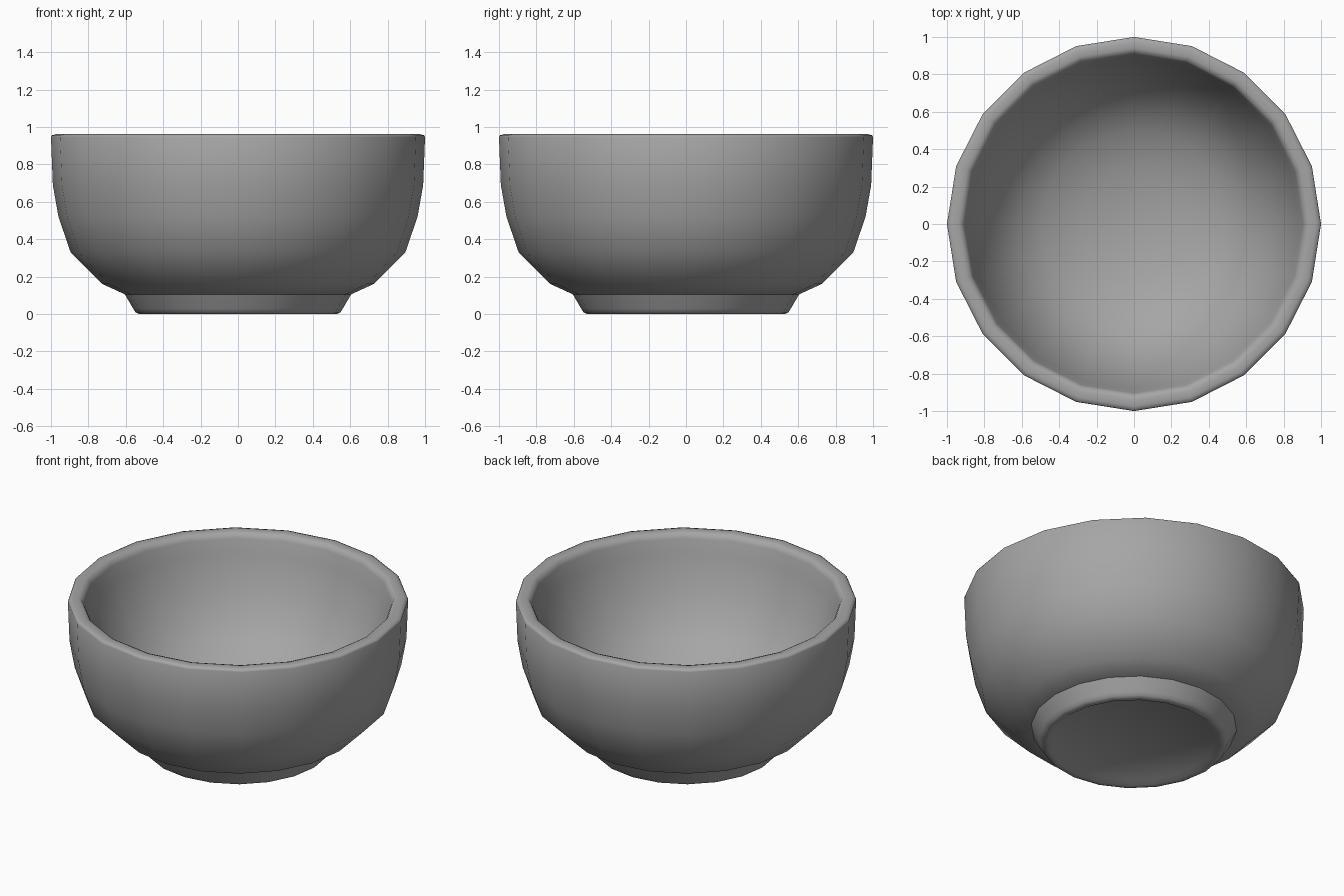
import bpy, bmesh, math

cube = bpy.data.objects.get("Cube")
if cube:
    bpy.data.objects.remove(cube, do_unlink=True)

SIDES = 20

# Single grey glaze
grey = bpy.data.materials.new("grey_glaze")
grey.use_nodes = True
colour = (0.38, 0.38, 0.38, 1)
grey.diffuse_color = colour
grey.node_tree.nodes["Principled BSDF"].inputs["Base Color"].default_value = colour


def lathe(name, profile):
    """Spin (radius, height) points around z; zero radius closes to a pole."""
    bm = bmesh.new()
    rings = []
    for r, z in profile:
        if r == 0:
            rings.append([bm.verts.new((0, 0, z))] * SIDES)
        else:
            rings.append([bm.verts.new((r * math.cos(a), r * math.sin(a), z))
                          for a in (math.tau * i / SIDES for i in range(SIDES))])
    for low, high in zip(rings, rings[1:]):
        for i in range(SIDES):
            j = (i + 1) % SIDES
            corners = dict.fromkeys((low[i], low[j], high[j], high[i]))
            bm.faces.new(list(corners))
    bmesh.ops.recalc_face_normals(bm, faces=bm.faces)
    mesh = bpy.data.meshes.new(name)
    bm.to_mesh(mesh)
    bm.free()
    mesh.materials.append(grey)
    obj = bpy.data.objects.new(name, mesh)
    bpy.context.collection.objects.link(obj)
    bpy.ops.object.select_all(action='DESELECT')
    obj.select_set(True)
    bpy.context.view_layer.objects.active = obj
    bpy.ops.object.shade_smooth_by_angle(angle=math.radians(50))
    return obj


# Bowl shell: underside, outer wall, rounded rim, sloping hollow and dished floor
outer = [(0, 0.105), (0.605, 0.105), (0.725, 0.16), (0.895, 0.33),
         (0.96, 0.52), (0.99, 0.69), (1, 0.945)]
rim = [(0.995, 0.955), (0.975, 0.961), (0.94, 0.961), (0.918, 0.953)]
hollow = [(0.905, 0.925), (0.885, 0.83), (0.81, 0.63), (0.72, 0.475),
          (0.62, 0.37), (0.5, 0.29), (0.3, 0.22), (0, 0.19)]
lathe("bowl", outer + rim + hollow)

# Flared foot with a softened bottom edge and a shallow recess underneath
lathe("foot", [(0, 0.02), (0.475, 0.02), (0.505, 0), (0.53, 0),
               (0.547, 0.008), (0.56, 0.028), (0.605, 0.105)])
